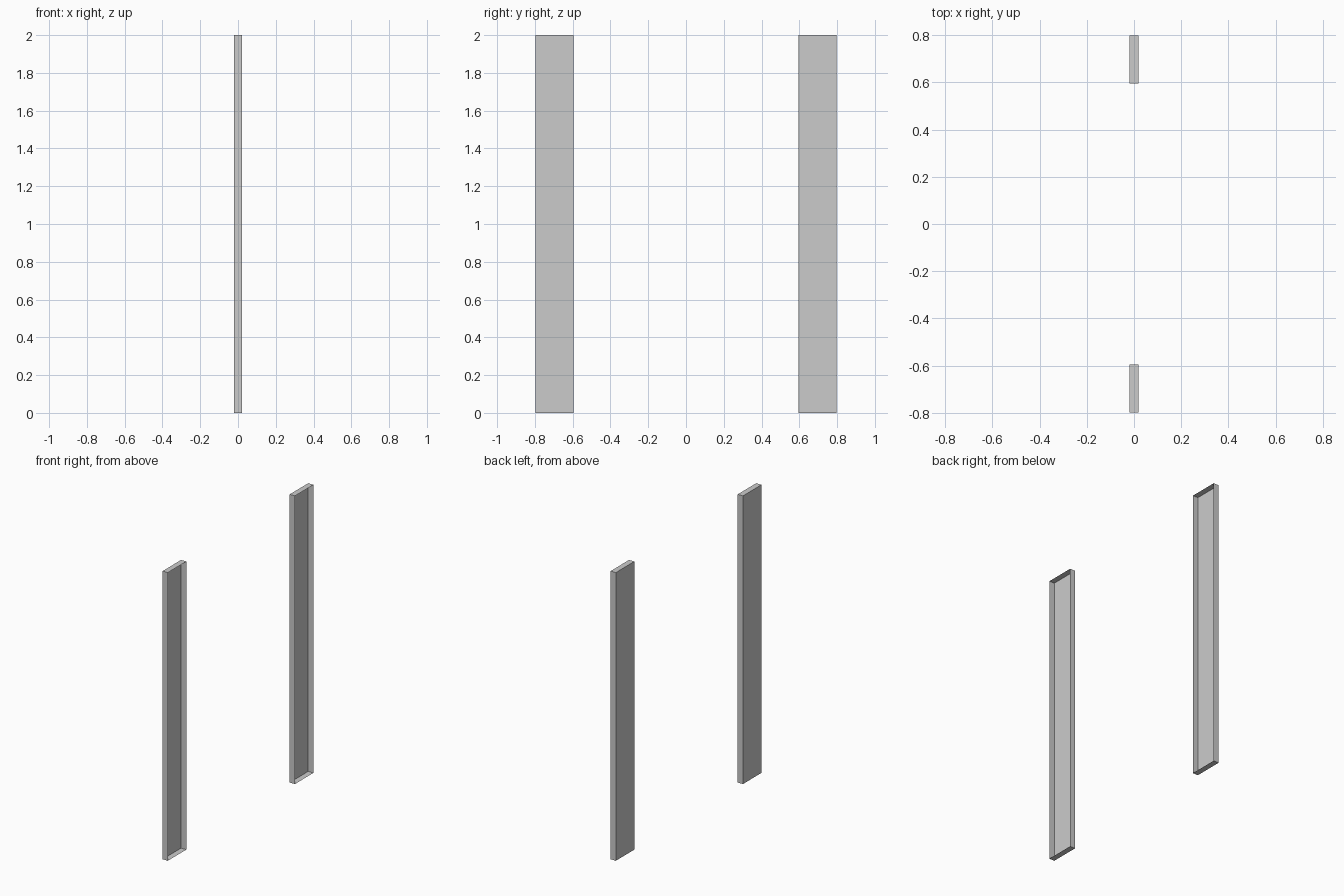
import bpy
import bmesh
from mathutils import Matrix

if "Cube" in bpy.data.objects:
    bpy.data.objects.remove(bpy.data.objects["Cube"])

HALF_DEPTH = 0.02
INNER, OUTER = 0.596, 0.798
HEIGHT = 2.0


def open_channel(name, y):
    """Thin upright box with its +x face left open."""
    bm = bmesh.new()
    size = Matrix.Diagonal((2 * HALF_DEPTH, OUTER - INNER, HEIGHT, 1))
    bmesh.ops.create_cube(bm, size=1, matrix=Matrix.Translation((0, y, HEIGHT / 2)) @ size)
    bm.normal_update()
    bmesh.ops.delete(bm, geom=[f for f in bm.faces if f.normal.x > 0.9], context='FACES_ONLY')
    mesh = bpy.data.meshes.new(name)
    bm.to_mesh(mesh)
    bm.free()
    bpy.context.collection.objects.link(bpy.data.objects.new(name, mesh))


# Two matching upright panels, both open towards +x
for name, side in (("front_panel", -1), ("back_panel", 1)):
    open_channel(name, side * (INNER + OUTER) / 2)
